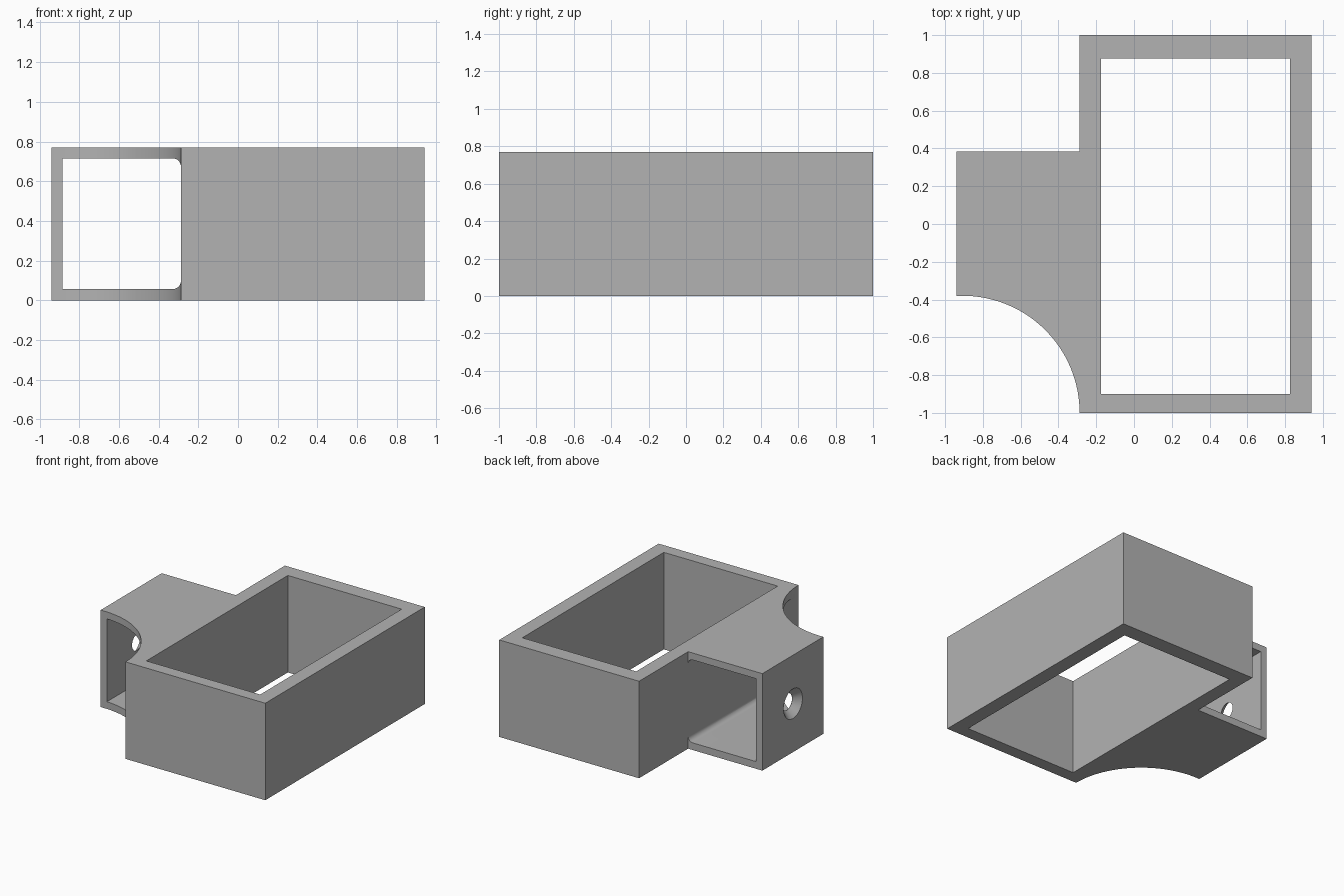
import bpy, bmesh, math
from mathutils import Matrix, Vector

old = bpy.data.objects.get("Cube")
if old:
    bpy.data.objects.remove(old, do_unlink=True)

H = 0.77            # height
X0, XM, X1 = -0.94, -0.288, 0.94   # outer wall, box side, far side
MID = H / 2

grey = bpy.data.materials.new("plain_grey")
grey.use_nodes = True
COLOUR = (0.45, 0.45, 0.45, 1)
grey.diffuse_color = COLOUR
grey.node_tree.nodes["Principled BSDF"].inputs["Base Color"].default_value = COLOUR


def arc(cx, cy, r, a0, a1, n):
    angles = [math.radians(a0 + (a1 - a0) * i / n) for i in range(n + 1)]
    return [(cx + r * math.cos(a), cy + r * math.sin(a)) for a in angles]


def finish(name, bm):
    bmesh.ops.recalc_face_normals(bm, faces=bm.faces)
    mesh = bpy.data.meshes.new(name)
    bm.to_mesh(mesh)
    bm.free()
    mesh.materials.append(grey)
    obj = bpy.data.objects.new(name, mesh)
    bpy.context.collection.objects.link(obj)
    return obj


def prism(name, points, to_3d, direction):
    bm = bmesh.new()
    face = bm.faces.new([bm.verts.new(to_3d(*p)) for p in points])
    ext = bmesh.ops.extrude_face_region(bm, geom=[face])
    verts = [g for g in ext["geom"] if isinstance(g, bmesh.types.BMVert)]
    bmesh.ops.translate(bm, verts=verts, vec=Vector(direction))
    return finish(name, bm)


def rectangle(x0, y0, x1, y1):
    return [(x0, y0), (x1, y0), (x1, y1), (x0, y1)]


def cone(name, r1, r2, depth, x):
    bm = bmesh.new()
    bmesh.ops.create_cone(bm, cap_ends=True, segments=48, radius1=r1, radius2=r2,
                          depth=depth, matrix=Matrix.Translation((x, 0, MID))
                          @ Matrix.Rotation(math.pi / 2, 4, "Y"))
    return finish(name, bm)


# Holder body: box with a side bracket whose front is a concave curve
outline = [(X1, -1), (X1, 1), (XM, 1), (XM, 0.385), (X0, 0.385), (X0, -0.38)]
outline += arc(XM - 0.62, -1, 0.62, 90, 0, 48)
body = prism("holder_body", outline, lambda x, y: (x, y, 0), (0, 0, H))

# Open rectangular well
well = prism("well_cutter", rectangle(-0.175, -0.9, 0.825, 0.875),
             lambda x, y: (x, y, -0.1), (0, 0, H + 0.2))

# Bracket tunnel with rounded inner corners
R = 0.04
tunnel_outline = [(-0.885, 0.715), (-0.885, 0.057)]
tunnel_outline += arc(XM - R, 0.057 + R, R, -90, 0, 10)
tunnel_outline += arc(XM - R, 0.715 - R, R, 0, 90, 10)
tunnel = prism("tunnel_cutter", tunnel_outline,
               lambda x, z: (x, -1.1, z), (0, 1.6, 0))

# Countersunk screw hole in the bracket wall
bore = cone("bore_cutter", 0.065, 0.065, 0.2, X0 + 0.03)
sink = cone("countersink_cutter", 0.12, 0.06, 0.06, X0 + 0.028)

for cutter in (well, tunnel, sink, bore):
    cutter.hide_render = True
    mod = body.modifiers.new(cutter.name, "BOOLEAN")
    mod.operation = "DIFFERENCE"
    mod.solver = "EXACT"
    mod.object = cutter
    bpy.context.view_layer.objects.active = body
    bpy.ops.object.modifier_apply(modifier=mod.name)
    bpy.data.objects.remove(cutter, do_unlink=True)

bpy.ops.object.select_all(action="DESELECT")
body.select_set(True)
bpy.context.view_layer.objects.active = body
bpy.ops.object.shade_smooth_by_angle(angle=math.radians(30))
